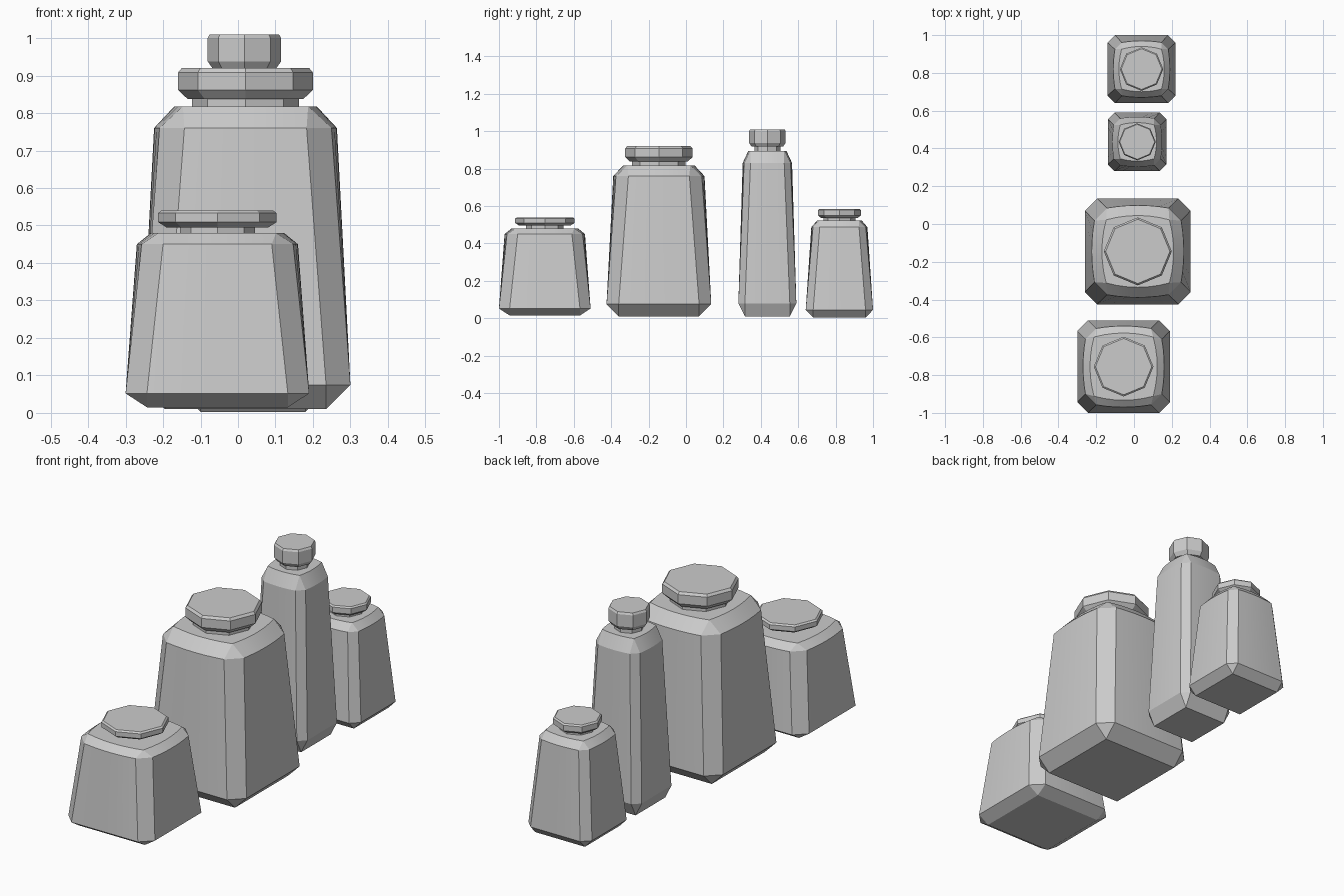
import bpy, bmesh, math

if "Cube" in bpy.data.objects:
    bpy.data.objects.remove(bpy.data.objects["Cube"])

SEG = 6  # divisions along each body side, for the gentle bulge


def loft(name, rings, loc, angle):
    """Skin a stack of equal-length rings and cap both ends."""
    bm = bmesh.new()
    loops = [[bm.verts.new(p) for p in ring] for ring in rings]
    n = len(loops[0])
    for a, b in zip(loops, loops[1:]):
        for i in range(n):
            j = (i + 1) % n
            bm.faces.new((a[i], a[j], b[j], b[i]))
    bm.faces.new(loops[0][::-1])
    bm.faces.new(loops[-1])
    bmesh.ops.remove_doubles(bm, verts=bm.verts, dist=0.0005)
    bmesh.ops.recalc_face_normals(bm, faces=bm.faces)
    mesh = bpy.data.meshes.new(name)
    bm.to_mesh(mesh)
    bm.free()
    obj = bpy.data.objects.new(name, mesh)
    obj.location = (loc[0], loc[1], 0)
    bpy.context.collection.objects.link(obj)
    if angle:
        bpy.ops.object.select_all(action='DESELECT')
        obj.select_set(True)
        bpy.context.view_layer.objects.active = obj
        bpy.ops.object.shade_smooth_by_angle(angle=math.radians(angle))


def square_ring(z, mid, end, flat):
    """Chamfered square: half width mid at side centres, end at side ends."""
    pts = []
    for k in range(4):
        c, s = [(1, 0), (0, 1), (-1, 0), (0, -1)][k]
        for i in range(SEG + 1):
            t = 2 * i / SEG - 1
            x, y = mid + (end - mid) * t * t, flat * t
            pts.append((c * x - s * y, s * x + c * y, z))
    return pts


def octagon(z, r):
    return [(r * math.cos(k * math.pi / 4), r * math.sin(k * math.pi / 4), z) for k in range(8)]


def jar(name, loc, base, belly, shoulder, top, flat, neck_r, lid):
    (z0, b), (z1, w), (z2, s), (z3, t) = base, belly, shoulder, top
    # tapered body with chamfered corners, foot and shoulder
    loft(name + "_body", [
        square_ring(z0, b, b, b),
        square_ring(z1, w, w, b),
        square_ring(z2, s, s * 0.94, flat),
        square_ring(z3, t, t * 0.88, t * 0.88)], loc, 15)
    # octagonal neck and stopper
    lz0, lz1, r, c, d = lid
    loft(name + "_neck", [octagon(z3 - 0.005, neck_r), octagon(lz0 + 0.005, neck_r)], loc, 0)
    loft(name + "_lid", [octagon(lz0, r - d), octagon(lz0 + c, r),
                         octagon(lz1 - c * 0.5, r), octagon(lz1, r - d * 0.4)], loc, 0)


jar("squat_jar", (-0.055, -0.755), (0.015, 0.188), (0.052, 0.245),
    (0.45, 0.215), (0.48, 0.178), 0.145, 0.10, (0.495, 0.54, 0.158, 0.014, 0.022))
jar("large_jar", (0.02, -0.145), (0.01, 0.215), (0.075, 0.28),
    (0.76, 0.244), (0.818, 0.19), 0.163, 0.143, (0.838, 0.92, 0.18, 0.024, 0.025))
jar("tall_jar", (0.017, 0.435), (0.01, 0.12), (0.08, 0.155),
    (0.83, 0.132), (0.895, 0.102), 0.09, 0.07, (0.918, 1.01, 0.098, 0.02, 0.014))
jar("small_jar", (0.04, 0.82), (0.003, 0.14), (0.045, 0.18),
    (0.487, 0.15), (0.522, 0.12), 0.105, 0.085, (0.536, 0.585, 0.115, 0.014, 0.018))
